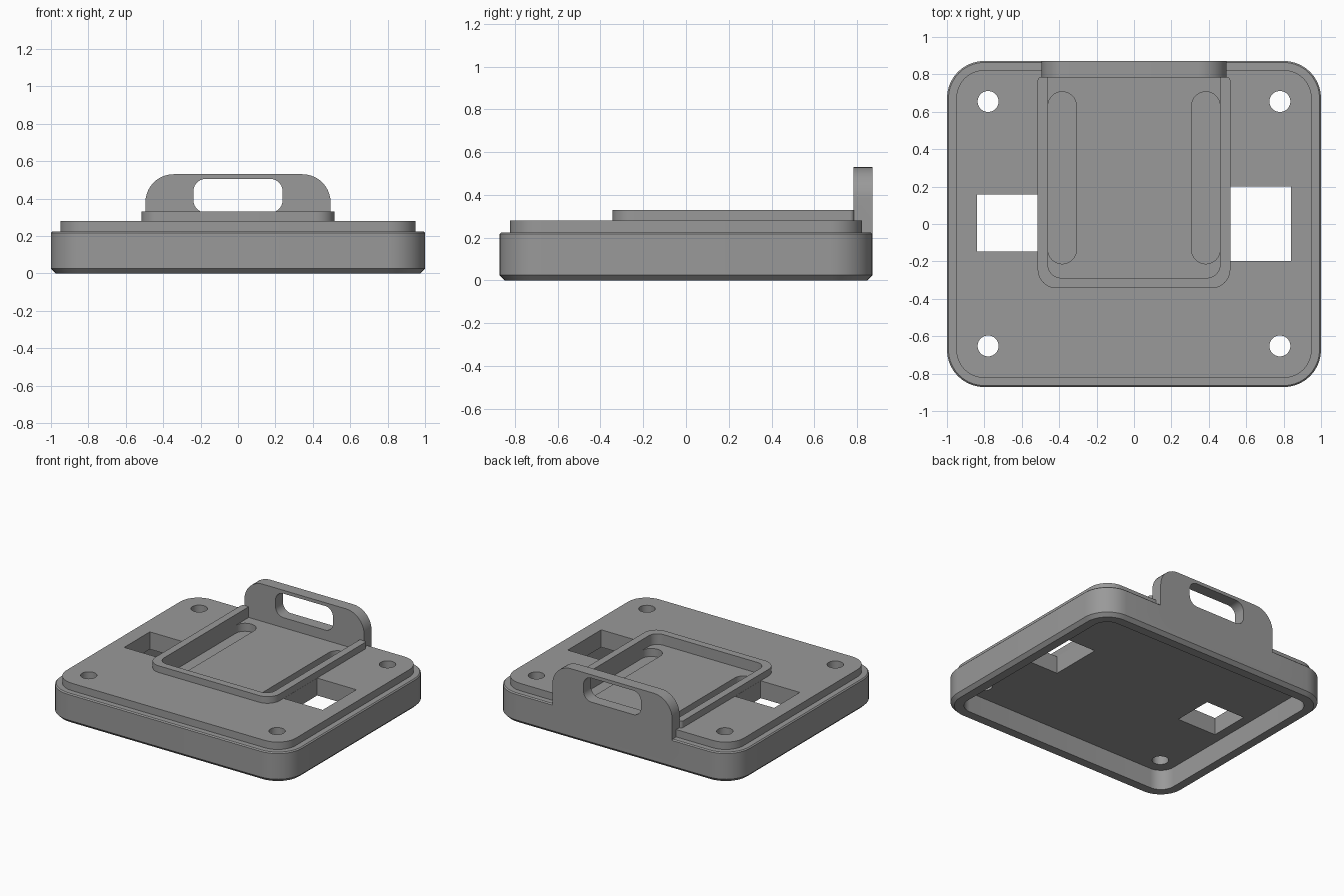
import bpy, bmesh, math

if "Cube" in bpy.data.objects:
    bpy.data.objects.remove(bpy.data.objects["Cube"])

grey = bpy.data.materials.new("mid grey")
grey.diffuse_color = (0.32, 0.32, 0.32, 1)
grey.use_nodes = True
grey.node_tree.nodes["Principled BSDF"].inputs["Base Color"].default_value = grey.diffuse_color


def rounded_rect(x0, x1, y0, y1, radii, n=10):
    """Outline, counter-clockwise from the lower-left corner."""
    corners = [(x0, y0, 1, 1), (x1, y0, -1, 1), (x1, y1, -1, -1), (x0, y1, 1, -1)]
    pts = []
    for i, ((cx, cy, sx, sy), r) in enumerate(zip(corners, radii)):
        if r <= 0:
            pts.append((cx, cy))
            continue
        for k in range(n + 1):
            a = math.pi + (i + k / n) * math.pi / 2
            pts.append((cx + sx * r + r * math.cos(a), cy + sy * r + r * math.sin(a)))
    return pts


def slab(name, rect, r, levels, upright=False):
    """Loft a rounded rectangle through (height, inset) levels."""
    x0, x1, y0, y1 = rect
    radii = r if isinstance(r, tuple) else (r,) * 4
    bm = bmesh.new()
    rings = []
    for h, d in levels:
        pts = rounded_rect(x0 + d, x1 - d, y0 + d, y1 - d, [max(q - d, 0) for q in radii])
        rings.append([bm.verts.new((u, h, v) if upright else (u, v, h)) for u, v in pts])
    for a, b in zip(rings, rings[1:]):
        for i in range(len(a)):
            j = (i + 1) % len(a)
            bm.faces.new((a[i], a[j], b[j], b[i]))
    bm.faces.new(rings[0][::-1])
    bm.faces.new(rings[-1])
    bmesh.ops.recalc_face_normals(bm, faces=bm.faces)
    mesh = bpy.data.meshes.new(name)
    bm.to_mesh(mesh)
    bm.free()
    mesh.materials.append(grey)
    ob = bpy.data.objects.new(name, mesh)
    bpy.context.collection.objects.link(ob)
    return ob


def combine(base, tool, operation):
    """Apply a boolean and remove the tool."""
    tool.hide_render = True
    mod = base.modifiers.new(tool.name, 'BOOLEAN')
    mod.operation, mod.solver, mod.object = operation, 'EXACT', tool
    bpy.context.view_layer.objects.active = base
    bpy.ops.object.modifier_apply(modifier=mod.name)
    bpy.data.objects.remove(tool)


# Body with chamfered edges, hollow from below
base = slab("base_plate", (-1, 1, -0.872, 0.872), 0.2,
            [(0, 0.025), (0.025, 0), (0.217, 0), (0.225, 0.008)])

# Raised lip and rail block
combine(base, slab("lip", (-0.95, 0.95, -0.823, 0.823), 0.15, [(0.1, 0), (0.28, 0)]), 'UNION')
combine(base, slab("rail", (-0.515, 0.515, -0.343, 0.786), (0.1, 0.1, 0.02, 0.02),
                   [(0.2, 0), (0.33, 0)]), 'UNION')
combine(base, slab("cavity", (-0.91, 0.91, -0.78, 0.78), 0.11, [(-0.1, 0), (0.15, 0)]), 'DIFFERENCE')

# Pocket with two deeper side slots
combine(base, slab("pocket", (-0.46, 0.46, -0.288, 0.86), 0.07, [(0.25, 0), (0.5, 0)]), 'DIFFERENCE')
for x in (-0.46, 0.308):
    combine(base, slab("slot", (x, x + 0.152, -0.213, 0.707), 0.076,
                       [(0.19, 0), (0.4, 0)]), 'DIFFERENCE')

# Side windows and corner screw holes
for rect in ((-0.84, -0.516, -0.147, 0.157), (0.516, 0.84, -0.197, 0.2)):
    combine(base, slab("window", rect, 0, [(0.05, 0), (0.5, 0)]), 'DIFFERENCE')
for x in (-0.78, 0.78):
    for y in (-0.652, 0.655):
        combine(base, slab("screw_hole", (x - 0.056, x + 0.056, y - 0.056, y + 0.056), 0.0559,
                           [(0.05, 0), (0.5, 0)]), 'DIFFERENCE')

# Upright handle flush with the back wall
combine(base, slab("handle", (-0.495, 0.495, 0.06, 0.53), 0.15,
                   [(0.784, 0), (0.872, 0)], upright=True), 'UNION')
combine(base, slab("handle_hole", (-0.238, 0.238, 0.325, 0.505), 0.065,
                   [(0.7, 0), (0.95, 0)], upright=True), 'DIFFERENCE')

base.select_set(True)
bpy.context.view_layer.objects.active = base
bpy.ops.object.shade_smooth_by_angle(angle=math.radians(30))
